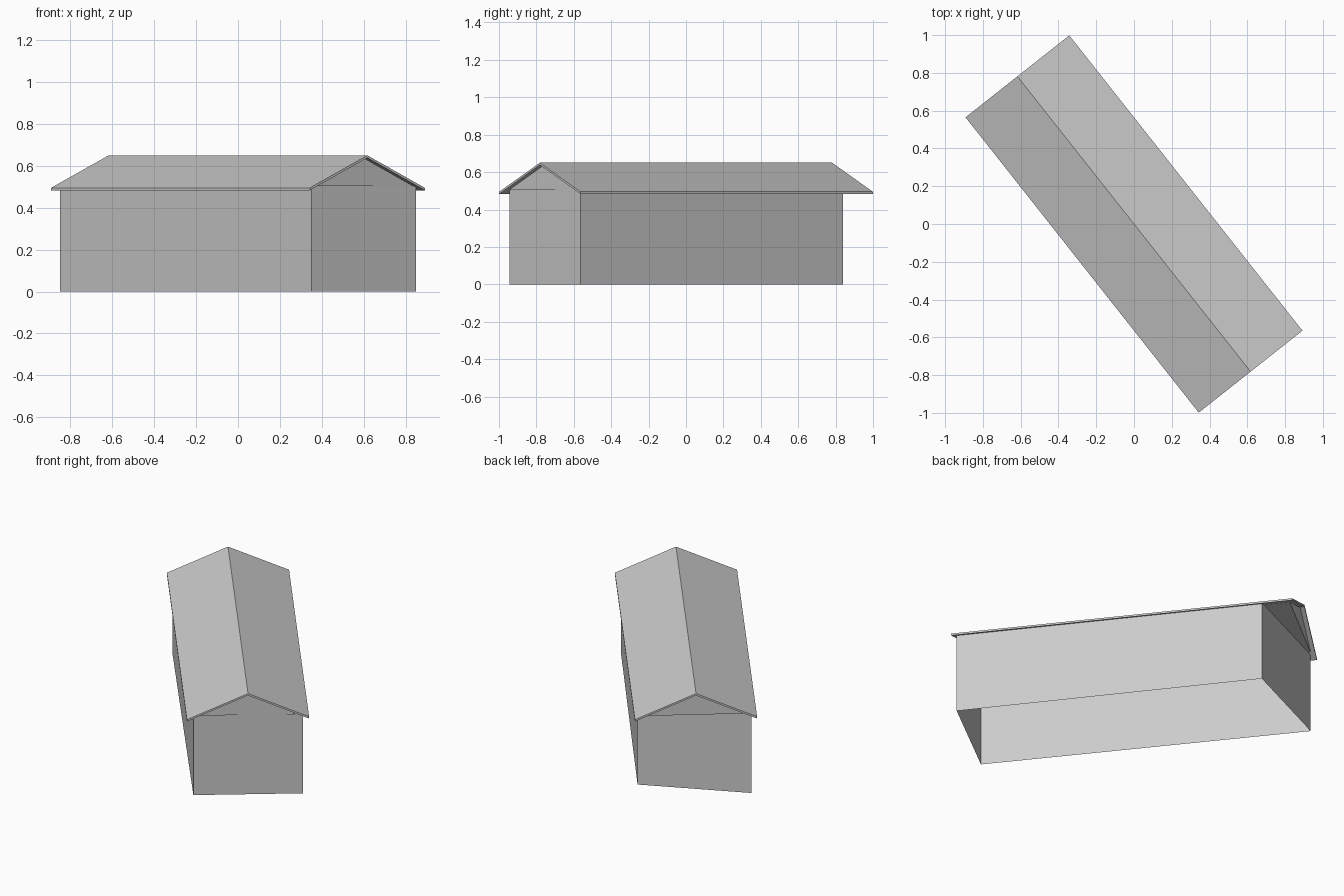
import bpy
from mathutils import Matrix, Vector
from math import radians

cube = bpy.data.objects.get("Cube")
if cube:
    bpy.data.objects.remove(cube, do_unlink=True)

grey = bpy.data.materials.new("light_grey")
grey.use_nodes = True
COLOUR = (0.6, 0.6, 0.6, 1)
grey.diffuse_color = COLOUR
grey.node_tree.nodes["Principled BSDF"].inputs["Base Color"].default_value = COLOUR

TURN = Matrix.Rotation(radians(38.3), 4, "Z")


def add_mesh(name, verts, faces):
    mesh = bpy.data.meshes.new(name)
    mesh.from_pydata(verts, [], faces)
    mesh.materials.append(grey)
    obj = bpy.data.objects.new(name, mesh)
    bpy.context.collection.objects.link(obj)
    return obj


def extrude_profile(name, profile, half_length):
    """Closed x-z profile swept along the turned ridge direction."""
    n = len(profile)
    verts = [TURN @ Vector((x, y, z))
             for y in (-half_length, half_length) for x, z in profile]
    faces = [(i, (i + 1) % n, (i + 1) % n + n, i + n) for i in range(n)]
    faces += [tuple(reversed(range(n))), tuple(range(n, 2 * n))]
    return add_mesh(name, verts, faces)


# Walls: open sheets on a slightly skewed footprint
footprint = [(0.35, -0.945), (0.85, -0.565), (-0.25, 0.84), (-0.85, 0.56)]
WALL_TOP = 0.503
corners = [(x, y, z) for z in (0, WALL_TOP) for x, y in footprint]
add_mesh("walls", corners, [(i, (i + 1) % 4, (i + 1) % 4 + 4, i + 4) for i in range(4)])

# Attic: triangular prism forming both gables and the soffit
extrude_profile("attic_gables", [(-0.295, 0.505), (0.295, 0.505), (0, 0.636)], 0.971)

# Roof: thin pitched slab with overhanging eaves
extrude_profile("roof", [(-0.35, 0.483), (0, 0.638), (0.35, 0.483),
                         (0.35, 0.495), (0, 0.65), (-0.35, 0.495)], 0.996)
